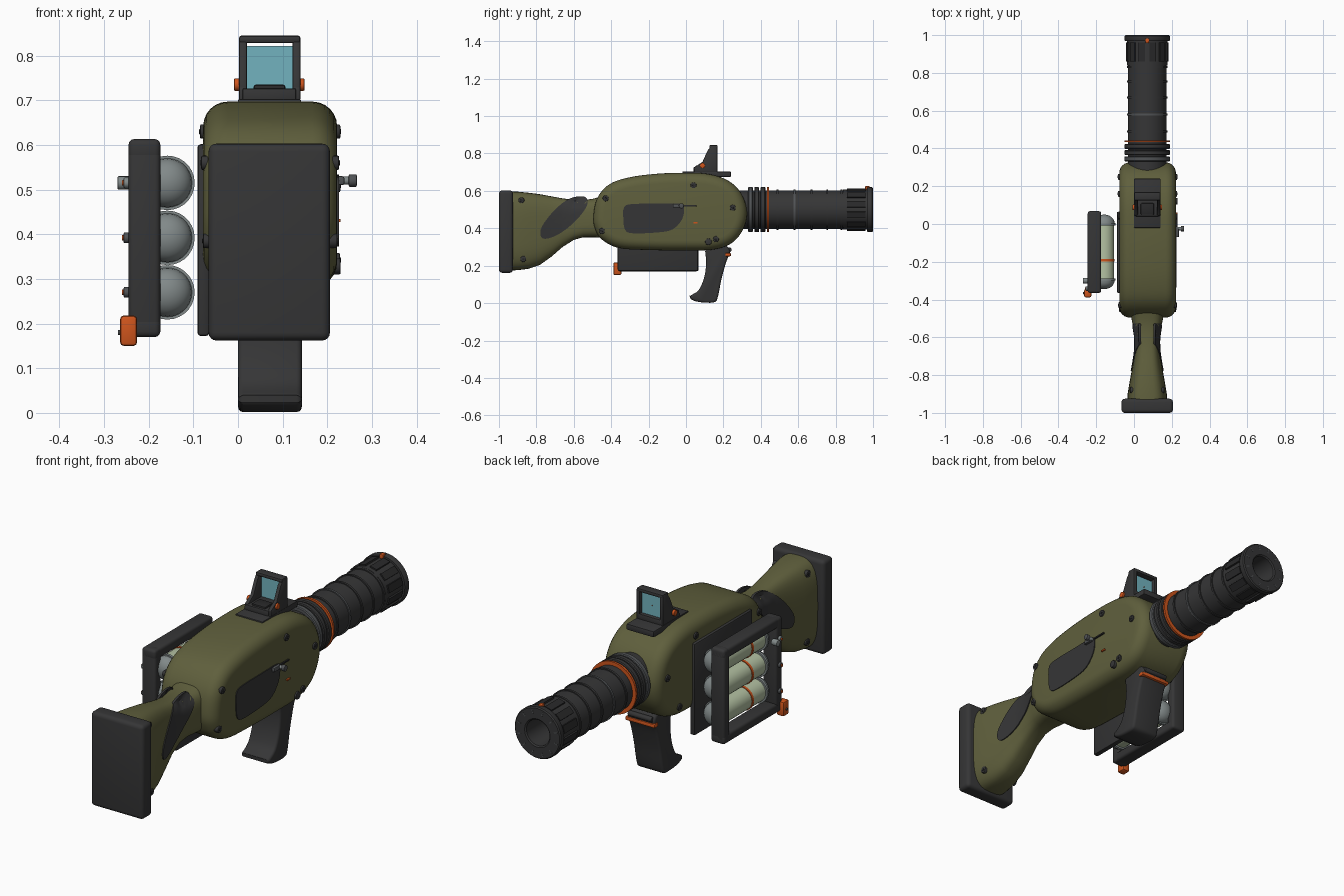
import bpy, bmesh, math
from mathutils import Vector, Matrix
from mathutils.bvhtree import BVHTree

if "Cube" in bpy.data.objects:
    bpy.data.objects.remove(bpy.data.objects["Cube"])

CX, BZ = 0.07, 0.50          # centre plane of the launcher, barrel axis height


def mat(name, r, g, b):
    m = bpy.data.materials.new(name)
    m.diffuse_color = (r, g, b, 1)
    m.use_nodes = True
    m.node_tree.nodes["Principled BSDF"].inputs["Base Color"].default_value = m.diffuse_color
    return m


OLIVE = mat("olive shell", 0.115, 0.115, 0.046)
DARK = mat("dark polymer", 0.036, 0.036, 0.037)
BLACK = mat("black rubber", 0.022, 0.022, 0.023)
STEEL = mat("grey metal", 0.22, 0.25, 0.25)
GUN = mat("gunmetal", 0.08, 0.085, 0.09)
ORANGE = mat("orange accent", 0.62, 0.09, 0.012)
LENS = mat("teal lens", 0.17, 0.45, 0.52)
GLASS = mat("pale green glass", 0.45, 0.53, 0.36)


def finish(name, bm, m, angle=35):
    bmesh.ops.recalc_face_normals(bm, faces=bm.faces)
    me = bpy.data.meshes.new(name)
    bm.to_mesh(me)
    me.materials.append(m)
    me.shade_smooth()
    me.set_sharp_from_angle(angle=math.radians(angle))
    ob = bpy.data.objects.new(name, me)
    bpy.context.collection.objects.link(ob)
    return BVHTree.FromBMesh(bm)


def round_edges(bm, off, seg):
    if off:
        es = [e for e in bm.edges if len(e.link_faces) == 2 and e.calc_face_angle() > 0.6]
        bmesh.ops.bevel(bm, geom=es, offset=off, segments=seg, profile=0.5,
                        affect='EDGES', clamp_overlap=False)


def box(name, x0, x1, y0, y1, z0, z1, m, bev=0.006, seg=2):
    bm = bmesh.new()
    bmesh.ops.create_cube(bm, size=1)
    for v in bm.verts:
        v.co = ((x0 + x1) / 2 + v.co.x * (x1 - x0), (y0 + y1) / 2 + v.co.y * (y1 - y0),
                (z0 + z1) / 2 + v.co.z * (z1 - z0))
    round_edges(bm, bev, seg)
    finish(name, bm, m)


def spline(pts, n=5):
    """Closed smooth curve through the points."""
    out, k = [], len(pts)
    for i in range(k):
        a, b, c, d = (Vector(pts[(i + j) % k]) for j in (-1, 0, 1, 2))
        for s in range(n):
            t = s / n
            out.append(0.5 * (2 * b + (c - a) * t + (2 * a - 5 * b + 4 * c - d) * t * t
                              + (3 * b - a - 3 * c + d) * t ** 3))
    return out


def prism(name, pts, x0, x1, m, bev=0.0, seg=2):
    """Side profile (y, z) extruded across x with rounded rims."""
    bm = bmesh.new()
    f = bm.faces.new([bm.verts.new((x0, p[0], p[1])) for p in pts])
    g = bmesh.ops.extrude_face_region(bm, geom=[f])["geom"]
    for v in g:
        if isinstance(v, bmesh.types.BMVert):
            v.co.x = x1
    bmesh.ops.recalc_face_normals(bm, faces=bm.faces)
    round_edges(bm, bev, seg)
    return finish(name, bm, m)


def lathe(name, prof, m, cx=CX, cz=BZ, n=40):
    """Profile of (y, radius) spun round a y axis."""
    bm = bmesh.new()
    rings = [[bm.verts.new((cx + r * math.cos(2 * math.pi * i / n), y,
                            cz + r * math.sin(2 * math.pi * i / n))) for i in range(n)]
             for y, r in prof]
    for a, b in zip(rings, rings[1:]):
        for i in range(n):
            bm.faces.new((a[i], a[(i + 1) % n], b[(i + 1) % n], b[i]))
    for r, ring in ((prof[0][1], rings[0]), (prof[-1][1], rings[-1])):
        bm.faces.new(ring)
    bmesh.ops.remove_doubles(bm, verts=bm.verts, dist=1e-5)
    finish(name, bm, m)


def peg(name, x0, x1, y, z, r, m, n=16):
    """Short cylinder along x."""
    bm = bmesh.new()
    bmesh.ops.create_cone(bm, cap_ends=True, segments=n, radius1=r, radius2=r, depth=abs(x1 - x0),
                          matrix=Matrix.Translation(((x0 + x1) / 2, y, z)) @ Matrix.Rotation(math.pi / 2, 4, 'Y'))
    round_edges(bm, min(r, abs(x1 - x0)) * 0.2, 2)
    finish(name, bm, m)


def surface_x(tree, y, z, side):
    hit = tree.ray_cast(Vector((CX + side, y, z)), Vector((-side, 0, 0)))[0]
    return hit.x if hit else CX + side * 0.04


def inlay(name, pts, tree, side, m, lift=0.004):
    """Thin skin laid over a surface inside the outline."""
    bm = bmesh.new()
    c = sum((Vector(p) for p in pts), Vector((0, 0))) / len(pts)
    rings = []
    for s, l in ((1, -0.006), (1, lift), (0.8, lift), (0.6, lift), (0.4, lift), (0.2, lift)):
        q = [c + (Vector(p) - c) * s for p in pts]
        rings.append([bm.verts.new((surface_x(tree, p.x, p.y, side) + side * l, p.x, p.y)) for p in q])
    k = len(pts)
    for a, b in zip(rings, rings[1:]):
        for i in range(k):
            bm.faces.new((a[i], a[(i + 1) % k], b[(i + 1) % k], b[i]))
    bm.faces.new(rings[-1])
    finish(name, bm, m)


# main shell
body = prism("body_shell", spline([(-0.495, 0.46), (-0.475, 0.56), (-0.41, 0.635), (-0.3, 0.673),
             (-0.15, 0.692), (0.0, 0.697), (0.12, 0.69), (0.22, 0.658), (0.29, 0.595), (0.325, 0.5),
             (0.31, 0.405), (0.25, 0.325), (0.15, 0.287), (0.0, 0.282), (-0.2, 0.284), (-0.36, 0.295),
             (-0.45, 0.34), (-0.485, 0.395)]), -0.078, 0.222, OLIVE, 0.055, 6)

# stock: lofted rounded sections (y, half width, bottom, top)
STOCK = [(-0.44, 0.088, 0.35, 0.575), (-0.5, 0.084, 0.352, 0.557), (-0.55, 0.073, 0.352, 0.552),
         (-0.6, 0.064, 0.338, 0.552), (-0.66, 0.064, 0.300, 0.560), (-0.72, 0.072, 0.248, 0.571),
         (-0.78, 0.083, 0.205, 0.582), (-0.84, 0.094, 0.184, 0.590), (-0.9, 0.104, 0.176, 0.596),
         (-0.94, 0.106, 0.175, 0.597)]
bm = bmesh.new()
N = 40
rings = []
for y, w, z0, z1 in STOCK:
    ring = []
    for i in range(N):
        a = 2 * math.pi * i / N
        c, s = math.cos(a), math.sin(a)
        ring.append(bm.verts.new((CX + w * math.copysign(abs(c) ** 0.6, c), y,
                    (z0 + z1) / 2 + (z1 - z0) / 2 * math.copysign(abs(s) ** 0.6, s))))
    rings.append(ring)
for a, b in zip(rings, rings[1:]):
    for i in range(N):
        bm.faces.new((a[i], a[(i + 1) % N], b[(i + 1) % N], b[i]))
bm.faces.new(rings[0])
bm.faces.new(rings[-1])
stock = finish("stock", bm, OLIVE, 50)
box("butt_pad", CX - 0.136, CX + 0.136, -1.0, -0.925, 0.162, 0.603, DARK, 0.018, 4)

# side inlays and screws
pad = spline([(-0.775, 0.355), (-0.77, 0.41), (-0.70, 0.50), (-0.62, 0.56), (-0.54, 0.568),
              (-0.53, 0.52), (-0.59, 0.44), (-0.67, 0.375), (-0.74, 0.345)], 4)
SCREWS = [(body, 0.04, 0.63), (body, 0.25, 0.51), (body, -0.43, 0.56), (body, -0.45, 0.385),
          (body, 0.16, 0.342), (stock, -0.88, 0.55), (stock, -0.87, 0.236)]
for side, tag in ((1, "right"), (-1, "left")):
    inlay("stock_grip_" + tag, pad, stock, side, DARK, 0.005)
    for i, (tree, y, z) in enumerate(SCREWS):
        x = surface_x(tree, y, z, side)
        peg(f"screw_{tag}_{i}", x - side * 0.03, x + side * 0.007, y, z, 0.016, DARK)
        peg(f"screw_slot_{tag}_{i}", x, x + side * 0.009, y, z, 0.007, BLACK, 6)
window = spline([(-0.335, 0.45), (-0.33, 0.515), (-0.28, 0.53), (-0.15, 0.532), (-0.03, 0.532),
                 (-0.01, 0.51), (-0.02, 0.45), (-0.07, 0.395), (-0.15, 0.378), (-0.28, 0.373),
                 (-0.325, 0.39)], 3)
inlay("ejection_panel", window, body, 1, DARK)
peg("safety_knob", 0.2, 0.23, 0.12, 0.328, 0.018, DARK)
box("safety_mark", 0.215, 0.229, 0.04, 0.062, 0.427, 0.434, ORANGE, 0)

# charging handle
box("handle_slide", 0.215, 0.229, -0.07, 0.055, 0.516, 0.524, BLACK, 0.002)
peg("handle_stem", 0.21, 0.255, -0.025, 0.52, 0.009, STEEL)
peg("handle_knob", 0.248, 0.266, -0.025, 0.52, 0.014, GUN)
box("handle_block", 0.215, 0.238, -0.07, -0.02, 0.51, 0.53, GUN, 0.004)

# barrel, collar and hollow muzzle
lathe("barrel", [(0.25, 0.09), (0.25, 0.103), (0.84, 0.103), (0.84, 0.107), (0.968, 0.107),
                 (0.968, 0.117), (0.973, 0.12), (0.995, 0.12), (1.0, 0.115), (1.0, 0.066),
                 (0.995, 0.06), (0.6, 0.058), (0.6, 0.0)], DARK)
for i, y in enumerate((0.345, 0.378, 0.411)):
    lathe(f"collar_ring_{i}", [(y - 0.013, 0.09), (y - 0.013, 0.117), (y - 0.009, 0.121),
          (y + 0.009, 0.121), (y + 0.013, 0.117), (y + 0.013, 0.09)], GUN if i == 0 else DARK)
lathe("orange_ring", [(0.433, 0.09), (0.433, 0.121), (0.443, 0.121), (0.443, 0.09)], ORANGE)
for i, y in enumerate((0.49, 0.58, 0.67, 0.755, 0.832)):
    lathe(f"barrel_rib_{i}", [(y - 0.005, 0.1), (y - 0.005, 0.108), (y + 0.005, 0.108),
                              (y + 0.005, 0.1)], GUN if i == 1 else DARK)
bm = bmesh.new()
ticks = bmesh.new()
for i in range(12):
    turn = Matrix.Translation((CX, 0, BZ)) @ Matrix.Rotation(math.pi * (i + 0.5) / 6, 4, 'Y')
    bmesh.ops.create_cube(bm, size=1, matrix=turn @ Matrix.Translation((0, 0.91, 0.107))
                          @ Matrix.Diagonal((0.034, 0.1, 0.012, 1)))
    bmesh.ops.create_cube(ticks, size=1, matrix=turn @ Matrix.Translation((0, 1.0, 0.098))
                          @ Matrix.Diagonal((0.005, 0.002, 0.018, 1)))
finish("muzzle_ribs", bm, BLACK)
finish("muzzle_ticks", ticks, GUN)
box("front_bead", CX - 0.01, CX + 0.01, 0.958, 0.982, 0.605, 0.626, ORANGE, 0.004)

# foregrip with orange trigger bar
grip = spline([(0.02, 0.035), (0.045, 0.012), (0.1, 0.003), (0.155, 0.006), (0.172, 0.04), (0.19, 0.13),
               (0.215, 0.22), (0.235, 0.275), (0.21, 0.31), (0.15, 0.315), (0.105, 0.29), (0.108, 0.22),
               (0.098, 0.14), (0.068, 0.07)], 4)
prism("foregrip", grip, 0.0, 0.143, DARK, 0.012, 3)
box("trigger_bar", -0.005, 0.148, 0.21, 0.24, 0.25, 0.268, ORANGE, 0.005)
peg("trigger_pivot", 0.01, 0.133, 0.232, 0.285, 0.012, DARK)

# reflex sight
box("sight_base", 0.0, 0.141, -0.02, 0.24, 0.675, 0.703, DARK, 0.004)
box("sight_emitter", 0.035, 0.106, 0.05, 0.11, 0.7, 0.735, BLACK, 0.005)
for tag, x0, s in (("left", 0.002, -1), ("right", 0.122, 1)):
    prism("sight_wall_" + tag, [(0.042, 0.7), (0.168, 0.7), (0.168, 0.842), (0.135, 0.842),
          (0.115, 0.815), (0.088, 0.755), (0.046, 0.728)], x0, x0 + 0.018, DARK, 0.004)
    x = CX + s * 0.073
    peg("sight_screw_" + tag, x - s * 0.01, x + s * 0.006, 0.088, 0.735, 0.014, ORANGE)
box("sight_top", 0.002, 0.14, 0.125, 0.169, 0.828, 0.845, DARK, 0.006)
box("sight_sill", 0.01, 0.13, 0.04, 0.169, 0.695, 0.727, DARK, 0.004)
box("sight_lens", 0.02, 0.122, 0.145, 0.152, 0.725, 0.822, LENS, 0)
peg("aim_dot", 0.068, 0.072, 0.1525, 0.775, 0.002, ORANGE, 8)

# left mounting plate and canister rack
box("mount_plate", -0.091, -0.064, -0.365, 0.065, 0.172, 0.602, DARK, 0.008)
X0, X1 = -0.245, -0.174
box("rack_top", X0, X1, -0.365, 0.068, 0.565, 0.613, DARK, 0.012, 3)
box("rack_bottom", X0, X1, -0.365, 0.068, 0.17, 0.215, DARK, 0.012, 3)
box("rack_front", X0, X1, 0.024, 0.068, 0.17, 0.613, DARK, 0.012, 3)
box("rack_back", X0, X1, -0.365, -0.318, 0.17, 0.613, DARK, 0.012, 3)
arc = [math.radians(15 * k) for k in range(7)]
for i, z in enumerate((0.515, 0.392, 0.27)):
    tx = -0.158
    lathe(f"canister_{i}", [(-0.295, 0.0), (-0.295, 0.053), (0.0, 0.053), (0.0, 0.0)], GLASS, tx, z, 28)
    lathe(f"canister_band_{i}", [(-0.198, 0.05), (-0.198, 0.056), (-0.186, 0.056), (-0.186, 0.05)],
          ORANGE, tx, z, 28)
    for tag, y, d in (("back", -0.30, -1), ("front", 0.005, 1)):
        lathe(f"canister_cap_{tag}_{i}", [(y - d * 0.012, 0.05), (y - d * 0.012, 0.061), (y, 0.061), (y, 0.055)]
              + [(y + d * 0.045 * math.sin(a), 0.055 * math.cos(a)) for a in arc[1:]], STEEL, tx, z, 28)
    peg(f"rack_pin_{i}", -0.24, -0.256, -0.342, z, 0.012, GUN if i else STEEL)
    peg(f"rack_pin_tip_{i}", -0.24, -0.26, -0.342, z, 0.006, ORANGE)
peg("rack_knob", -0.24, -0.27, -0.3, 0.515, 0.015, STEEL)
box("rack_latch", -0.264, -0.226, -0.388, -0.345, 0.15, 0.218, ORANGE, 0.008)
peg("latch_pin", -0.23, -0.269, -0.366, 0.18, 0.006, GUN)
